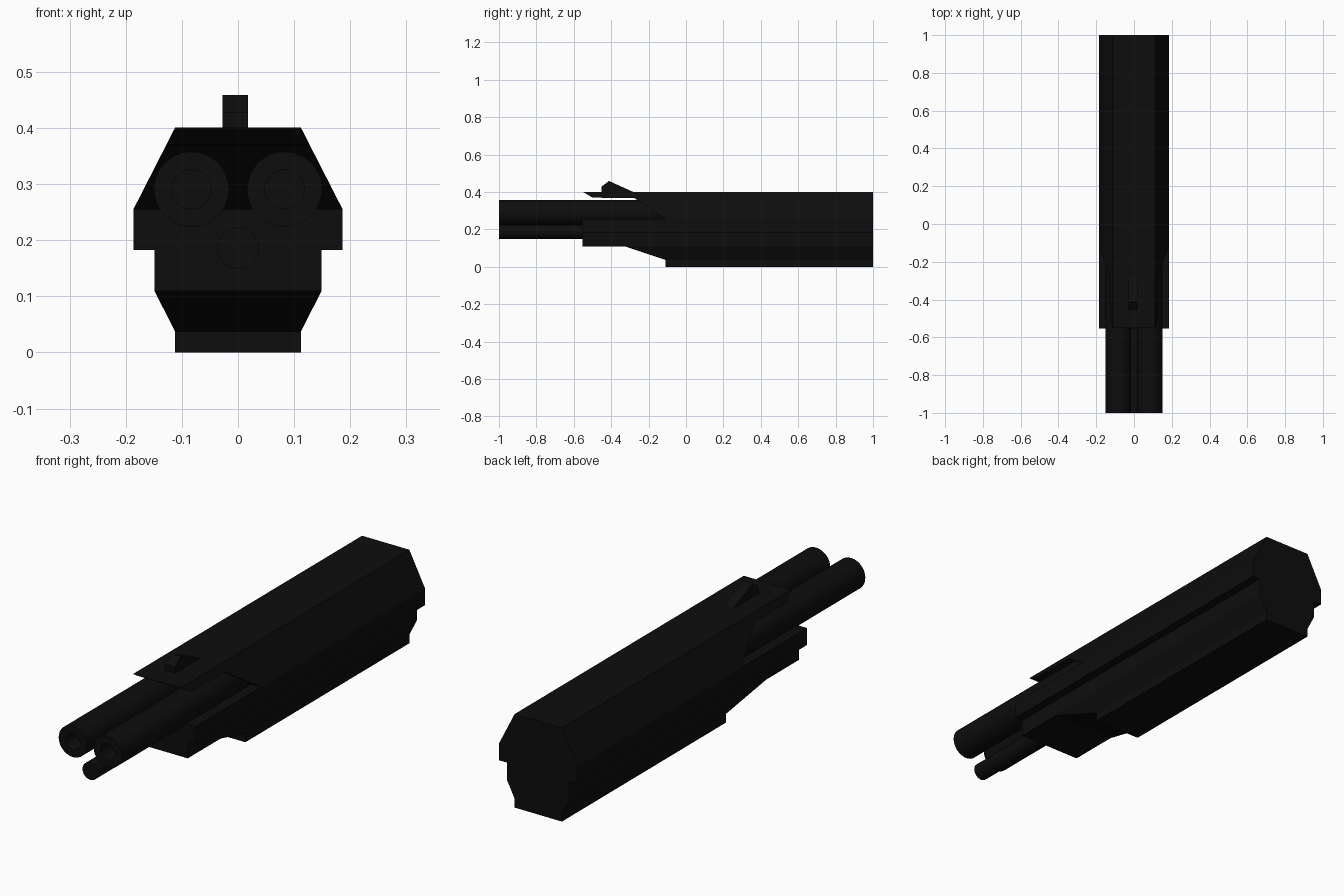
import bpy, bmesh, math
from mathutils import Vector

if "Cube" in bpy.data.objects:
    bpy.data.objects.remove(bpy.data.objects["Cube"])

black = bpy.data.materials.new("near_black_metal")
black.diffuse_color = (0.004, 0.004, 0.004, 1)
black.use_nodes = True
black.node_tree.nodes["Principled BSDF"].inputs["Base Color"].default_value = black.diffuse_color


def finish(bm, name, smooth=False):
    bmesh.ops.recalc_face_normals(bm, faces=bm.faces)
    mesh = bpy.data.meshes.new(name)
    bm.to_mesh(mesh)
    bm.free()
    mesh.materials.append(black)
    ob = bpy.data.objects.new(name, mesh)
    bpy.context.collection.objects.link(ob)
    bpy.ops.object.select_all(action='DESELECT')
    ob.select_set(True)
    bpy.context.view_layer.objects.active = ob
    if smooth:
        bpy.ops.object.shade_smooth_by_angle(angle=math.radians(35))
    return ob


def prism(name, points, offset):
    """Extrude a closed outline of 3D points along an offset vector."""
    bm = bmesh.new()
    face = bm.faces.new([bm.verts.new(p) for p in points])
    ext = bmesh.ops.extrude_face_region(bm, geom=[face])
    verts = [v for v in ext["geom"] if isinstance(v, bmesh.types.BMVert)]
    bmesh.ops.translate(bm, verts=verts, vec=Vector(offset))
    return finish(bm, name)


def tube(name, x, z, profile, sides=32):
    """Lathe a (radius, y) profile around a y-directed axis, capping both ends."""
    bm = bmesh.new()
    rings = []
    for r, y in profile:
        rings.append([bm.verts.new((x + r * math.cos(math.tau * i / sides), y,
                                    z + r * math.sin(math.tau * i / sides)))
                      for i in range(sides)])
    for a, b in zip(rings, rings[1:]):
        for i in range(sides):
            j = (i + 1) % sides
            bm.faces.new((a[i], a[j], b[j], b[i]))
    bm.faces.new(rings[0])
    bm.faces.new(rings[-1])
    return finish(bm, name, smooth=True)


# Housing: faceted cross-section run lengthwise, trimmed by the side outline
half = [(0.112, 0), (0.112, 0.037), (0.149, 0.11), (0.149, 0.183),
        (0.186, 0.183), (0.186, 0.256), (0.112, 0.401)]
section = half + [(-x, z) for x, z in reversed(half)]
housing = prism("housing", [(x, -0.7, z) for x, z in section], (0, 1.7, 0))

side = [(1.1, -0.1), (1.1, 0.5), (-0.714, 0.5), (-0.5, 0.37), (-0.275, 0.367),
        (-0.11, 0.256), (-0.553, 0.256), (-0.553, 0.11), (-0.33, 0.11),
        (-0.11, 0.037), (-0.11, -0.1)]
trim = prism("side_outline_cutter", [(-0.3, y, z) for y, z in side], (0.6, 0, 0))
mod = housing.modifiers.new("trim", 'BOOLEAN')
mod.operation = 'INTERSECT'
mod.solver = 'EXACT'
mod.object = trim
bpy.context.view_layer.objects.active = housing
bpy.ops.object.modifier_apply(modifier=mod.name)
bpy.data.objects.remove(trim)

# Twin upper barrels with open muzzles
for label, sx in (("left", -1), ("right", 1)):
    tube(label + "_barrel", sx * 0.083, 0.291,
         [(0.035, -0.93), (0.035, -1), (0.067, -1), (0.067, -0.1)])

# Thin lower barrel
tube("lower_barrel", 0, 0.186, [(0.037, -1), (0.037, -0.5)])

# Wedge sight on the top
sight = [(-0.453, 0.39), (-0.453, 0.428), (-0.412, 0.459), (-0.27, 0.395), (-0.27, 0.39)]
prism("top_sight", [(-0.028, y, z) for y, z in sight], (0.046, 0, 0))
